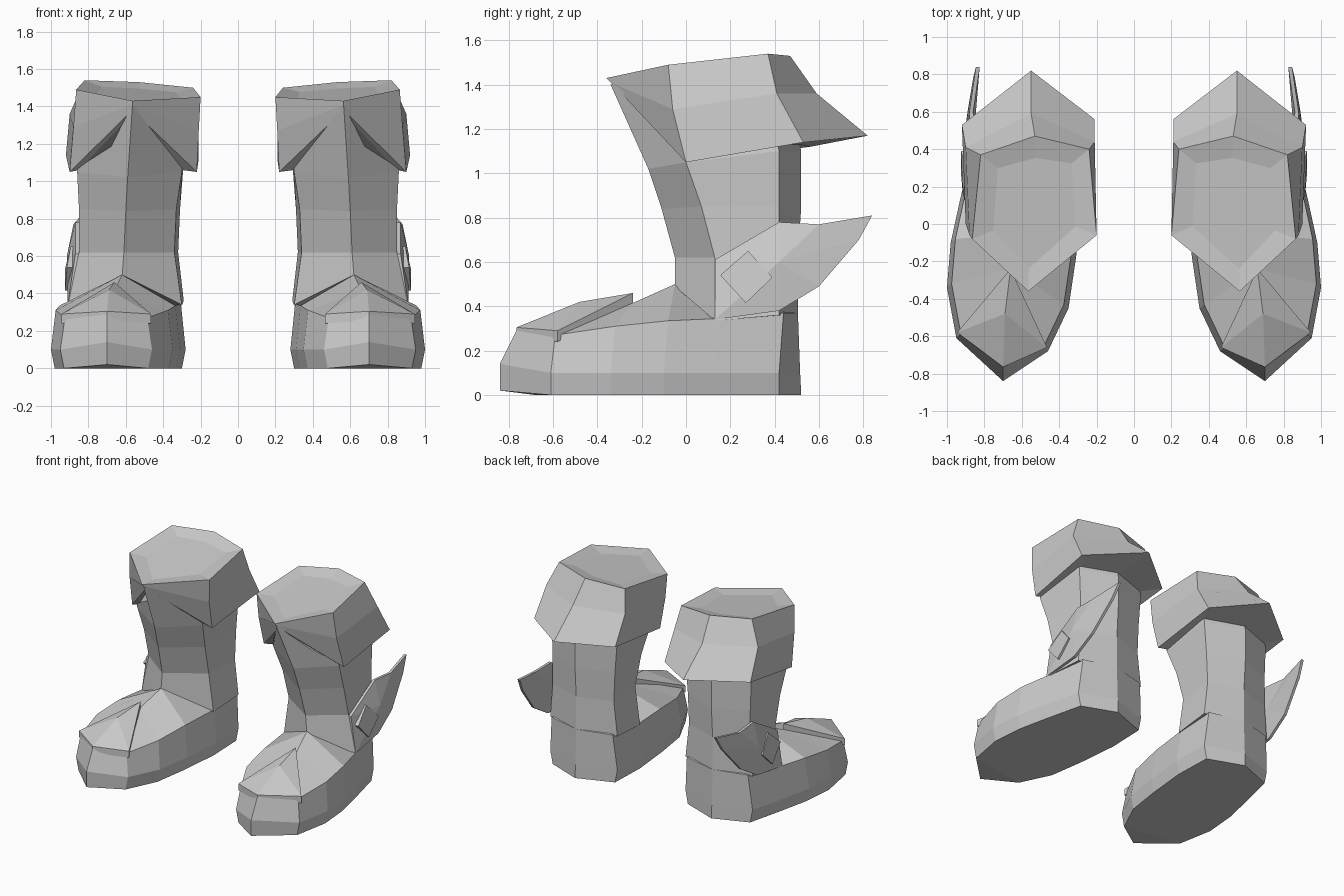
import bpy, bmesh


def finish(name, bm):
    """Weld, fix normals and mirror the part across x = 0 to get the pair."""
    bmesh.ops.remove_doubles(bm, verts=bm.verts, dist=0.0005)
    bmesh.ops.recalc_face_normals(bm, faces=bm.faces)
    me = bpy.data.meshes.new(name)
    bm.to_mesh(me)
    bm.free()
    ob = bpy.data.objects.new(name, me)
    bpy.context.collection.objects.link(ob)
    mod = ob.modifiers.new("pair", 'MIRROR')
    mod.use_mirror_merge = False
    return ob


def loft(name, rings, caps=True, dip=0):
    """Skin closed rings of equal point count; optionally sink the last cap."""
    bm = bmesh.new()
    vs = [[bm.verts.new(p) for p in r] for r in rings]
    n = len(rings[0])
    for a, b in zip(vs, vs[1:]):
        for i in range(n):
            j = (i + 1) % n
            bm.faces.new((a[i], a[j], b[j], b[i]))
    if caps:
        bm.faces.new(vs[0])
        top = bm.faces.new(vs[-1])
        if dip:
            bmesh.ops.recalc_face_normals(bm, faces=bm.faces)
            bmesh.ops.inset_region(bm, faces=[top], thickness=0.12, depth=-dip)
    return finish(name, bm)


# Foot: sections from toe to heel
# (outer x, y), (inner x, y), ridge (x, y, z), side height
sections = [
    ((0.95, -0.61), (0.46, -0.68), (0.69, -0.50, 0.375), 0.27),
    ((1.00, -0.34), (0.35, -0.45), (0.66, -0.24, 0.415), 0.31),
    ((0.98, -0.10), (0.31, -0.18), (0.62, -0.05, 0.50), 0.335),
    ((0.93, 0.13), (0.28, 0.13), (0.60, 0.13, 0.42), 0.345),
    ((0.86, 0.42), (0.29, 0.42), (0.58, 0.42, 0.40), 0.37),
]


def section(o, i, ridge, h):
    return [(o[0] - .02, o[1], 0), (o[0], o[1], .1), (o[0] - .025, o[1] + .02, h),
            ridge,
            (i[0] + .025, i[1] + .02, h), (i[0], i[1], .1), (i[0] + .02, i[1], 0)]


low, mid, top = (.70, -.84, .02), (.70, -.84, .14), (.70, -.76, .30)
toe = [low, mid, top, top, top, mid, low]
hb, hm, ht = (.58, .52, 0), (.58, .515, .1), (.58, .505, .37)
heel = [hb, hm, ht, ht, ht, hm, hb]
loft("foot", [toe] + [section(*s) for s in sections] + [heel], caps=False)


# Shaft: six-sided tube
def hexa(front, of, ob, back, ib, inf):
    return [front, of, ob, back, ib, inf]


shaft = [
    hexa((.62, -.05, .49), (.91, .13, .335), (.86, .42, .36), (.58, .505, .36), (.29, .42, .36), (.30, .13, .335)),
    hexa((.61, -.05, .62), (.85, .13, .62), (.84, .42, .62), (.58, .505, .62), (.32, .42, .62), (.34, .13, .62)),
    hexa((.60, -.11, .84), (.85, .07, .85), (.84, .42, .85), (.58, .52, .85), (.31, .42, .85), (.33, .07, .85)),
    hexa((.59, -.17, 1.02), (.86, .0, 1.05), (.85, .42, 1.1), (.58, .52, 1.1), (.29, .42, 1.1), (.30, .0, 1.05)),
    hexa((.565, -.34, 1.40), (.80, -.04, 1.42), (.79, .36, 1.42), (.56, .45, 1.42), (.30, .36, 1.42), (.28, -.04, 1.42)),
]
loft("shaft", shaft)

# Cuff: flared collar with raised front point and long back point
cuff = [
    hexa((.565, -.29, 1.36), (.85, .01, 1.06), (.84, .42, 1.13), (.57, .51, 1.13), (.29, .42, 1.13), (.30, .01, 1.06)),
    hexa((.565, -.31, 1.38), (.90, .0, 1.05), (.92, .53, 1.14), (.55, .82, 1.17), (.21, .56, 1.12), (.22, .0, 1.05)),
    hexa((.565, -.34, 1.41), (.88, -.06, 1.29), (.90, .41, 1.36), (.55, .59, 1.36), (.21, .44, 1.33), (.21, -.05, 1.27)),
    hexa((.565, -.36, 1.43), (.865, -.08, 1.49), (.82, .37, 1.54), (.53, .47, 1.53), (.24, .40, 1.50), (.20, -.06, 1.45)),
]
loft("cuff", cuff, dip=0.02)

# Toe cap: folded plate with a V-shaped back edge
bm = bmesh.new()
T, M, A, O, I = (bm.verts.new(p) for p in (
    (.66, -.24, .46), (.69, -.48, .42), (.70, -.765, .305),
    (.945, -.58, .29), (.465, -.66, .29)))
for f in ((T, O, M), (O, A, M), (T, M, I), (I, M, A)):
    bm.faces.new(f)
ext = bmesh.ops.extrude_face_region(bm, geom=bm.faces[:], use_keep_orig=True)
bmesh.ops.translate(bm, vec=(0, 0, -.05),
                    verts=[g for g in ext["geom"] if isinstance(g, bmesh.types.BMVert)])
finish("toe_cap", bm)

# Side wing: thin blade sweeping backwards (x, y, z)
wing = [(.91, .13, .34), (.87, .13, .61), (.87, .42, .78), (.88, .60, .77),
        (.845, .84, .81), (.86, .78, .70), (.89, .60, .49), (.90, .42, .38)]
crest, hollow = (.915, .42, .60), (.86, .42, .60)
loft("wing", [[crest] * 8, wing, [(x - .02, y, z) for x, y, z in wing], [hollow] * 8],
     caps=False)

# Diamond stud on the wing
stud = [(.915, .155, .54), (.895, .28, .65), (.925, .39, .53), (.925, .27, .415)]
loft("diamond_stud", [[(x - .05, y, z) for x, y, z in stud], stud])
